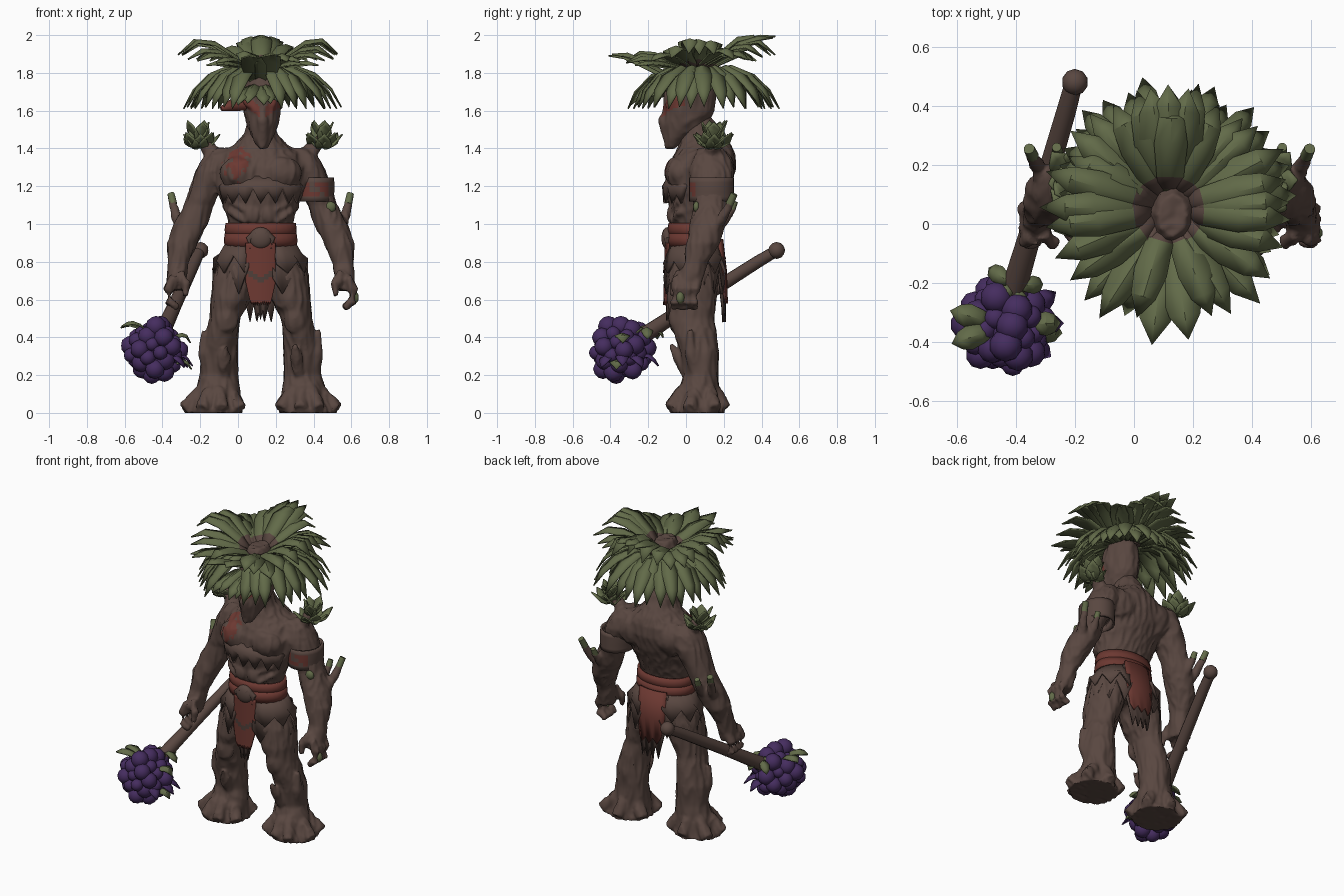
import bpy, bmesh, random
from math import sin, cos, pi, radians, sqrt
from mathutils import Vector, Matrix, noise

random.seed(4)
cube = bpy.data.objects.get("Cube")
if cube:
    bpy.data.objects.remove(cube)
CX = 0.12  # symmetry plane of the figure


def material(name, rgb):
    m = bpy.data.materials.new(name)
    m.use_nodes = True
    m.diffuse_color = (*rgb, 1)
    b = m.node_tree.nodes["Principled BSDF"]
    b.inputs["Base Color"].default_value = (*rgb, 1)
    b.inputs["Roughness"].default_value = 0.9
    return m


BARK = material("brown bark", (0.1, 0.063, 0.052))
DARK = material("dark bark", (0.075, 0.048, 0.04))
RED = material("dull red", (0.15, 0.04, 0.031))
LEAF = material("leaf green", (0.122, 0.146, 0.066))
BERRY = material("berry purple", (0.06, 0.026, 0.115))


def finish(name, bm, mats, thick=0, angle=50):
    bmesh.ops.recalc_face_normals(bm, faces=bm.faces)
    me = bpy.data.meshes.new(name)
    bm.to_mesh(me)
    bm.free()
    for m in mats:
        me.materials.append(m)
    me.shade_smooth()
    me.set_sharp_from_angle(angle=radians(angle))
    ob = bpy.data.objects.new(name, me)
    bpy.context.collection.objects.link(ob)
    if thick:
        mod = ob.modifiers.new("thickness", "SOLIDIFY")
        mod.thickness, mod.offset = thick, 0
    return ob


def skin(bm, rings):
    """Close a list of point rings into a capped tube."""
    rs = [[bm.verts.new(p) for p in ring] for ring in rings]
    n = len(rs[0])
    for a, b in zip(rs, rs[1:]):
        for i in range(n):
            bm.faces.new((a[i], a[(i + 1) % n], b[(i + 1) % n], b[i]))
    bm.faces.new(rs[0])
    bm.faces.new(rs[-1])


def loft(bm, rows, s=1, n=20):
    """Level ellipses: x offset, y, z, x radius, y radius."""
    skin(bm, [[(CX + s * x + rx * cos(2 * pi * i / n), y + ry * sin(2 * pi * i / n), z)
               for i in range(n)] for x, y, z, rx, ry in rows])


def tube(bm, pts, s=1, n=10):
    """Round tube through x offset, y, z, radius."""
    cs = [Vector((CX + s * p[0], p[1], p[2])) for p in pts]
    rings = []
    for k, c in enumerate(cs):
        q = (cs[min(k + 1, len(cs) - 1)] - cs[max(k - 1, 0)]).to_track_quat("Z", "Y")
        rings.append([c + q @ Vector((cos(2 * pi * i / n), sin(2 * pi * i / n), 0)) * pts[k][3]
                      for i in range(n)])
    skin(bm, rings)


def ball(bm, x, y, z, r, s=1, sub=3):
    m = Matrix.Translation((CX + s * x, y, z)) @ Matrix.Diagonal((*r, 1))
    bmesh.ops.create_icosphere(bm, subdivisions=sub, radius=1, matrix=m)


def fuse(name, bm, mats, rule):
    """Melt overlapping volumes into one skin, groove it, paint by rule."""
    tmp = finish(name, bm, [])
    rem = tmp.modifiers.new("melt", "REMESH")
    rem.mode, rem.voxel_size = "VOXEL", 0.01
    smo = tmp.modifiers.new("soften", "SMOOTH")
    smo.factor, smo.iterations = 0.5, 4
    dg = bpy.context.evaluated_depsgraph_get()
    out = bmesh.new()
    out.from_mesh(bpy.data.meshes.new_from_object(tmp.evaluated_get(dg)))
    bpy.data.objects.remove(tmp)
    out.normal_update()
    for v in out.verts:
        p = v.co
        g = noise.noise(Vector((p.x * 24, p.y * 24, p.z * 7)))
        v.co = p + v.normal * (0.014 * (0.3 - abs(g)))
        v.co.z = max(v.co.z, 0)
    for f in out.faces:
        f.material_index = rule(f.calc_center_median())
    return finish(name, out, mats, angle=60)


def drape(name, mats, rows, mid, span, n, jag=0, cx=CX, rule=lambda p: 0):
    """Curved sheet: rows of z, y, x radius, y radius, width factor; toothed hem."""
    bm = bmesh.new()
    grid = []
    for k, (z, y, rx, ry, w) in enumerate(rows):
        line = []
        for i in range(n + 1):
            a = radians(mid + span * w * (i / n - 0.5))
            up = jag * random.uniform(0.6, 1.2) if k == len(rows) - 1 and i % 2 == 0 else 0
            line.append(bm.verts.new((cx + rx * cos(a), y + ry * sin(a), z + up)))
        grid.append(line)
    for a, b in zip(grid, grid[1:]):
        for i in range(n):
            bm.faces.new((a[i], a[i + 1], b[i + 1], b[i]))
    bmesh.ops.remove_doubles(bm, verts=bm.verts, dist=0.0005)
    for f in bm.faces:
        f.material_index = rule(f.calc_center_median())
    return finish(name, bm, mats, 0.014, 40)


def rosette(name, mats, c, count, prof, width, lift=lambda a: 1, start=0, arc=2 * pi, wob=0.08):
    """Fan of pointed leaves on a radius/height profile; last material colours the bases."""
    bm = bmesh.new()
    shape = (0.5, 0.8, 1, 0.75, 0)
    for j in range(count):
        a = start + arc * j / count + random.uniform(-wob, wob) * 0.6
        k = 1 + random.uniform(-wob, wob)
        out, side = Vector((cos(a), sin(a), 0)), Vector((-sin(a), cos(a), 0))
        prev = None
        for n, ((r, z), w) in enumerate(zip(prof, shape)):
            p = Vector(c) + out * r * k + Vector((0, 0, z * lift(a) + 0.008 * (j % 2)))
            row = [bm.verts.new(p + side * width * w * e - Vector((0, 0, width * w * 0.35 * abs(e))))
                   for e in (-1, 0, 1)] if w else [bm.verts.new(p)]
            if prev:
                for i in (0, 1):
                    q = (row[i], row[i + 1]) if w else (row[0],)
                    f = bm.faces.new((prev[i + 1], prev[i], *q))
                    f.material_index = len(mats) - 1 if n == 1 else 0
            prev = row
    return finish(name, bm, mats, 0.008, 35)


# Body: torso, muscles, arms, hands, legs and rooted feet in one skin
b = bmesh.new()
loft(b, [(0, .05, .7, .1, .1), (0, .05, .78, .19, .12), (0, .04, .92, .175, .11), (0, .04, 1, .17, .11),
         (0, .05, 1.1, .2, .14), (0, .065, 1.2, .24, .17), (0, .085, 1.3, .255, .18),
         (0, .1, 1.37, .22, .16), (0, .1, 1.42, .14, .135), (0, .085, 1.47, .09, .11),
         (0, .07, 1.52, .075, .095), (0, .05, 1.58, .06, .07)])
for s in (-1, 1):
    ball(b, .105, -.035, 1.27, (.11, .078, .09), s)
    ball(b, .13, .17, 1.29, (.12, .085, .11), s)
    ball(b, .045, -.07, 1.05, (.045, .03, .05), s)
    for z in (1.04, 1.1):
        tube(b, [(.19, .06, z + .05, .015), (.15, -.04, z + .02, .018), (.08, -.08, z - .03, .012)], s)
    loft(b, [(.2, .13, 1.4, .05, .06), (.22, .135, 1.36, .08, .1), (.248, .135, 1.28, .095, .118),
             (.293, .135, 1.18, .084, .102), (.328, .13, 1.1, .077, .09), (.37, .115, 1, .088, .092),
             (.415, .09, .9, .08, .088), (.437, .05, .79, .053, .062), (.445, .02, .71, .052, .07),
             (.445, .01, .65, .04, .06)], s)
    for y in (-.045, -.01, .025, .06):
        tube(b, [(.455, y, .72, .026), (.49, y - .01, .65, .026), (.485, y - .015, .59, .024),
                 (.44, y - .015, .555, .018)], s)
    tube(b, [(.43, -.03, .74, .026), (.395, -.06, .68, .026), (.4, -.07, .62, .018)], s)
    loft(b, [(.1, .05, .84, .11, .12), (.13, .04, .72, .122, .132), (.158, .03, .6, .105, .13),
             (.19, .035, .5, .08, .112), (.205, .05, .42, .085, .112), (.218, .072, .32, .096, .1),
             (.22, .08, .2, .1, .09), (.23, .065, .1, .122, .108), (.245, .055, .03, .145, .135),
             (.248, .058, 0, .155, .145)], s)
    ball(b, .18, -.05, .5, (.06, .04, .08), s)
    tube(b, [(.27, .06, .16, .035), (.295, .03, .32, .035), (.305, .02, .44, .012)], s)
    tube(b, [(.2, .01, .2, .03), (.19, -.04, .3, .032), (.18, -.08, .36, .01)], s)
    for tx, ty in ((.105, -.035), (.21, -.085), (.31, -.08), (.405, .02), (.385, .155), (.24, .205), (.1, .14)):
        tube(b, [(.22, .07, .19, .035), ((tx + .23) / 2, ty * .6 + .03, .1, .042), (tx, ty, .022, .036)], s)
    # bark stub carrying the shoulder leaves
    tube(b, [(.23, .13, 1.33, .06), (.275, .14, 1.4, .04), (.315, .145, 1.45, .025)], s)
    # forearm twigs
    tube(b, [(.4, .12, .95, .04), (.445, .19, 1.03, .026), (.47, .245, 1.13, .018)], s)
    tube(b, [(.37, .15, .97, .035), (.375, .21, 1.03, .024), (.38, .25, 1.09, .018)], s)


def chest_paint(p):
    d = Vector((p.x + .005, (p.z - 1.315) * .75, 0)).length
    return int(p.y < .02 and d < .055 + .06 * noise.noise(p * 28))


fuse("body", b, [BARK, RED], chest_paint)

# Head: a long tapered wooden mask with painted brows
b = bmesh.new()
loft(b, [(.01, -.085, 1.4, .025, .025), (.01, -.065, 1.45, .05, .055), (.01, -.01, 1.52, .08, .115),
         (.01, .015, 1.6, .1, .135), (.01, .02, 1.68, .105, .14), (.01, .03, 1.78, .09, .12),
         (.01, .03, 1.87, .05, .07)])
tube(b, [(.01, -.1, 1.66, .02), (.01, -.12, 1.55, .028), (.01, -.1, 1.43, .015)])
for s in (-1, 1):
    tube(b, [(.015, -.1, 1.6, .018), (.06, -.09, 1.635, .022), (.1, -.03, 1.67, .015)], s)


def brow_paint(p):
    dx = abs(p.x - CX - .01)
    return int(p.y < -.01 and abs(p.z - 1.585 - .7 * dx) < .03 and dx > .015)


fuse("head", b, [BARK, RED], brow_paint)
b = bmesh.new()
tube(b, [(-.07, -.02, 1.63, .03), (-.15, -.05, 1.63, .034), (-.21, -.07, 1.61, .012)])
finish("temple_growth", b, [RED])

# Crown of leaves: drooping lower ring open at the brow, raised upper bowl
rosette("crown_lower_leaves", [LEAF], (CX, .08, 1.8), 31,
        [(.08, 0), (.17, .03), (.27, -.01), (.35, -.09), (.4, -.19)], .046,
        start=-pi / 2 + .33, arc=2 * pi - .5)
rosette("crown_middle_leaves", [LEAF], (CX, .08, 1.8), 18,
        [(.08, 0), (.14, .02), (.22, .0), (.28, -.06), (.31, -.13)], .052,
        start=-pi / 2 + .4, arc=2 * pi - .5)
rosette("crown_brow_leaves", [LEAF], (CX, .08, 1.72), 5,
        [(.1, 0), (.18, .01), (.26, -.01), (.33, -.04), (.38, -.09)], .045,
        start=-pi / 2 - .36, arc=.9)


def bowl(a):
    return .74 + .26 * cos(4 * a) + .1 * sin(a) - (.15 if sin(a) < -.7 else 0)


rosette("crown_upper_leaves", [LEAF, BARK], (CX, .05, 1.82), 27,
        [(.05, -.02), (.12, .06), (.24, .145), (.33, .155), (.41, .075)], .056, bowl,
        -pi / 2 + .36, 2 * pi - .48)
rosette("crown_front_leaves", [LEAF], (CX, .05, 1.82), 2,
        [(.08, -.07), (.17, -.02), (.28, .04), (.37, .075), (.455, .07)], .07,
        start=-pi / 2 - .14, arc=.56, wob=.02)
rosette("crown_back_leaves", [LEAF], (CX, .06, 1.82), 3,
        [(.05, 0), (.14, .08), (.24, .15), (.33, .17), (.41, .165)], .065,
        start=pi / 2 - .17, arc=.51, wob=.02)

# Shoulder leaf clusters and twig buds
for s, side in ((1, "left"), (-1, "right")):
    c = (CX + s * .325, .145, 1.44)
    rosette(side + "_shoulder_leaves", [LEAF], c, 8,
            [(.01, -.035), (.035, -.025), (.06, -.005), (.08, .015), (.105, .035)], .045, wob=.25)
    rosette(side + "_shoulder_bud", [LEAF], c, 5,
            [(.005, .0), (.022, .03), (.038, .055), (.05, .08), (.065, .1)], .042, wob=.25)
    b = bmesh.new()
    tube(b, [(.463, .23, 1.105, .021), (.475, .255, 1.16, .019)], s)
    tube(b, [(.379, .243, 1.08, .02), (.382, .26, 1.12, .016)], s)
    finish(side + "_twig_tips", b, [LEAF])
b = bmesh.new()
ball(b, .495, -.03, .61, (.025, .022, .035), sub=2)
ball(b, .37, .055, 1.09, (.03, .018, .03), sub=2)
finish("left_moss_buds", b, [LEAF])

# Clothing and bark plates
drape("chest_bark", [BARK], [(1.25, .06, .2, .15, .8), (1.2, .05, .225, .17, 1),
                             (1.11, .045, .215, .158, 1)], 270, 150, 14, .07)
for mid, side in ((0, "left"), (180, "right")):
    drape(side + "_bark_skirt", [BARK], [(.9, .045, .175, .12, 1), (.8, .045, .22, .145, 1),
                                         (.63, .045, .25, .165, 1)], mid, 150, 12, .12)
    drape(side + "_bark_skirt_tier", [BARK], [(.9, .045, .18, .128, 1), (.84, .045, .215, .15, 1),
                                              (.74, .045, .248, .172, 1)], mid, 140, 9, .08)
for k, (z, r) in enumerate(((.97, 0), (.915, .004))):
    drape("belt_%d" % (k + 1), [RED], [(z + .035, .04, .179 + r, .126 + r, 1), (z, .04, .184 + r, .131 + r, 1),
                                       (z - .035, .04, .18 + r, .127 + r, 1)], 0, 360, 32)
b = bmesh.new()
ball(b, 0, -.1, .925, (.06, .03, .058))
for s in (-1, 1):
    tube(b, [(.02, -.1, .95, .025), (.06, -.095, .92, .02), (.055, -.1, .87, .008)], s)
finish("belt_knot", b, [BARK])
drape("front_cloth_lining", [DARK], [(.9, .04, .185, .13, 1), (.7, .04, .185, .138, .9),
                                     (.49, .04, .185, .14, .4)], 270, 54, 6, .06)
drape("front_cloth", [RED, DARK], [(.9 - .015 * i, .04, .19, .145 + .0004 * i, 1 - max(0, i - 14) * .045)
                                   for i in range(23)], 270, 48, 20, .02,
      rule=lambda p: int(abs(p.z - .7 - .7 * abs(p.x - CX)) < .014))
drape("back_cloth_lining", [DARK], [(.9, .04, .2, .14, 1), (.7, .04, .2, .16, 1), (.48, .04, .2, .165, .7)],
      90, 62, 8, .08)
drape("back_cloth", [RED], [(.92, .04, .2, .15, 1), (.75, .04, .2, .17, 1), (.58, .04, .2, .175, .8)],
      90, 58, 6, .05)
drape("left_arm_band", [BARK, RED], [(1.245 - .025 * i, .135, .094 + .003 * (i % 4 > 0), .113, 1)
                                     for i in range(6)], 0, 360, 24, 0, CX + .286,
      lambda p: int(p.y < .06 and 1.14 < p.z < 1.225 and noise.noise(p * 25) > -.25))

# Club: shaft, knob and a cluster of berries
b = bmesh.new()
tube(b, [(-.32, .49, .865, .03), (-.35, .38, .8, .033), (-.455, .02, .57, .037), (-.55, -.3, .36, .045)], n=12)
ball(b, -.32, .48, .86, (.045, .045, .045), sub=2)
finish("club_shaft", b, [BARK])
head = Vector((-.56, -.345, .335))
b = bmesh.new()
ball(b, *head, (.12, .12, .12), sub=2)
N = 42
for i in range(N):
    h = 1 - 2 * (i + .5) / N
    d = Vector((sqrt(1 - h * h) * cos(i * 2.4), sqrt(1 - h * h) * sin(i * 2.4), h))
    r = random.uniform(.036, .056)
    ball(b, *(head + d * random.uniform(.105, .14)), (r, r, r), sub=2)
finish("club_berries", b, [BERRY])
spot = (CX + head.x, head.y)
rosette("club_leaves", [LEAF], (*spot, .43), 2,
        [(.05, .0), (.08, .03), (.12, .045), (.15, .04), (.18, .02)], .04, start=2.9, arc=1, wob=.15)
for k, (z, a) in enumerate(((.39, .1), (.25, -.1))):
    rosette("club_side_leaf_%d" % (k + 1), [LEAF], (*spot, z), 1,
            [(.08, .0), (.11, .02), (.14, .03), (.165, .02), (.185, -.02)], .04, start=a)
rosette("club_purple_leaves", [BERRY], (*spot, .28), 4,
        [(.08, 0), (.12, .02), (.15, .02), (.17, .0), (.195, -.04)], .035, start=-.6, arc=2.4, wob=.1)
rosette("club_collar_leaves", [LEAF], (-.405, -.21, .43), 5,
        [(.02, .02), (.04, .02), (.06, .01), (.08, -.01), (.09, -.04)], .03, wob=.15)
